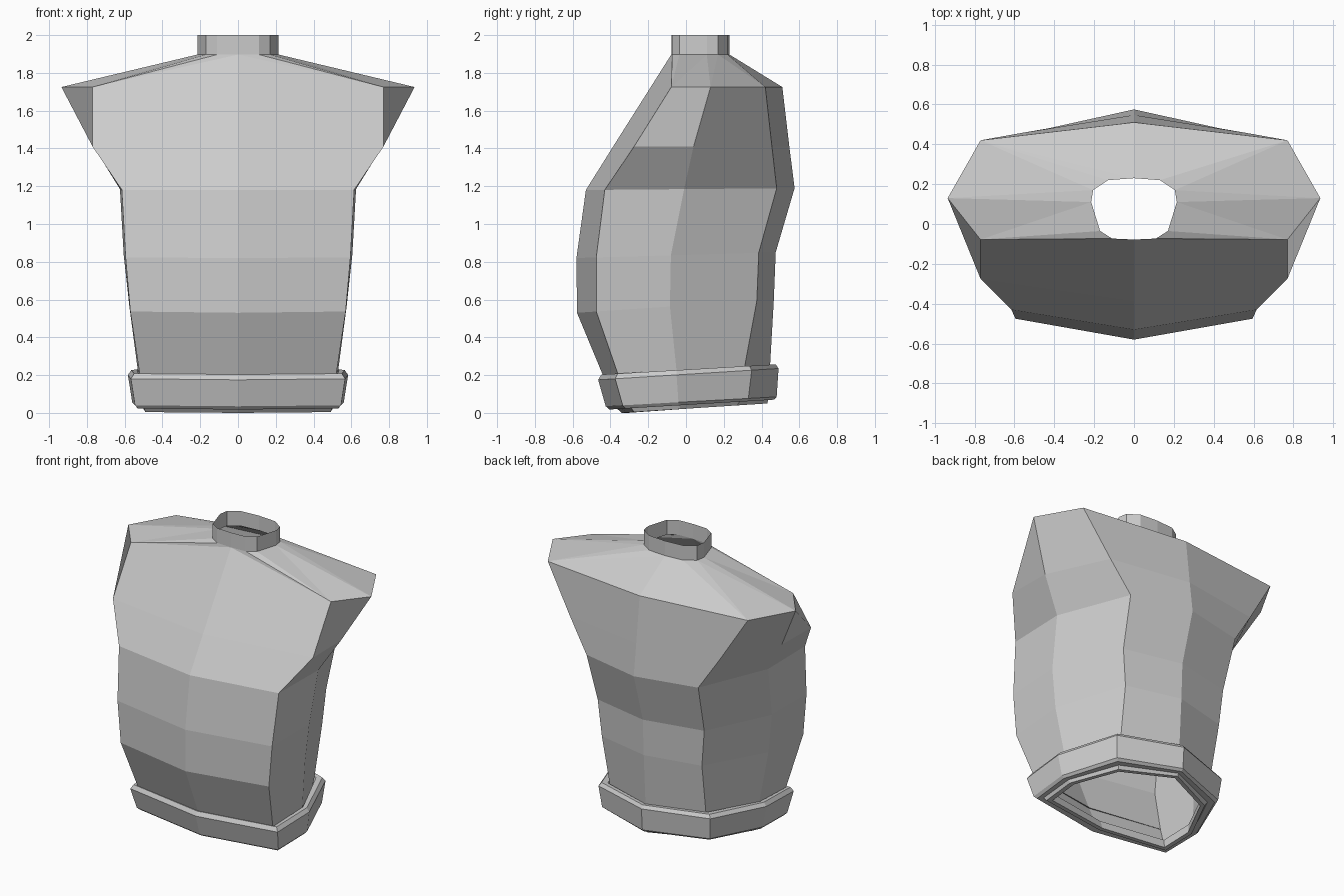
import bpy, bmesh


def ring(x1, y0, y1, x2, y2, x3, y3, y4, zf, zb):
    """Half outline: front centre, front corner, side, back corner, back centre."""
    pts = [(0, y0), (x1, y1), (x2, y2), (x3, y3), (0, y4)]
    return [(x, y, zf + (zb - zf) * (y - y0) / (y4 - y0)) for x, y in pts]


def skin(bm, rows):
    """Join successive rows of points with quads."""
    vs = [[bm.verts.new(p) for p in r] for r in rows]
    for a, b in zip(vs, vs[1:]):
        for i in range(len(a) - 1):
            bm.faces.new((a[i], a[i + 1], b[i + 1], b[i]))
    return vs


def finish(bm, name):
    bmesh.ops.remove_doubles(bm, verts=bm.verts, dist=0.0005)
    bmesh.ops.recalc_face_normals(bm, faces=bm.faces)
    me = bpy.data.meshes.new(name)
    bm.to_mesh(me)
    bm.free()
    ob = bpy.data.objects.new(name, me)
    bpy.context.collection.objects.link(ob)
    m = ob.modifiers.new("mirror", 'MIRROR')
    m.use_clip = True
    m.merge_threshold = 0.001
    return ob


# neck half outline
NECK = [(0, -.078), (.11, -.073), (.17, -.035), (.215, .11),
        (.205, .17), (.13, .22), (0, .23)]
NZ = 1.897

# torso shell
body_rings = [
    ring(.495, -.36, -.29, .50, -.03, .35, .28, .43, .03, .08),
    ring(.52, -.44, -.36, .53, -.05, .37, .31, .445, .20, .25),
    ring(.57, -.577, -.475, .575, -.085, .385, .375, .465, .53, .60),
    ring(.595, -.58, -.475, .605, -.08, .41, .385, .475, .82, .85),
    ring(.615, -.53, -.43, .625, -.01, .43, .48, .575, 1.18, 1.19),
    ring(.77, -.386, -.275, .765, .04, .575, .455, .547, 1.41, 1.41),
    ring(.77, -.078, -.078, .935, .13, .77, .42, .51, 1.725, 1.725),
]
body_rings[-1][0] = (0, -.078, NZ)      # front panel rises to the neck
bm = bmesh.new()
s = skin(bm, body_rings)[-1]
# shoulder slopes
n = [s[0]] + [bm.verts.new((x, y, NZ)) for x, y in NECK[1:]]
for f in ((s[1], n[0], n[1]), (s[1], n[1], n[2]), (s[1], n[2], n[3]),
          (s[1], n[3], s[2]), (s[2], n[3], n[4]), (s[2], n[4], s[3]),
          (s[3], n[4], n[5]), (s[3], n[5], n[6]), (s[3], n[6], s[4])):
    bm.faces.new(f)
finish(bm, "torso")

# open neck collar
bm = bmesh.new()
skin(bm, [[(x, y, z) for x, y in NECK] for z in (NZ, 2.0)])
finish(bm, "neck_collar")

# waistband with bevelled top and a small lip beneath
bm = bmesh.new()
skin(bm, [
    ring(.525, -.43, -.355, .535, -.05, .38, .315, .45, .20, .255),
    ring(.55, -.448, -.362, .565, -.05, .415, .335, .475, .203, .257),
    ring(.567, -.465, -.375, .583, -.05, .43, .348, .49, .175, .235),
    ring(.545, -.425, -.335, .56, -.04, .415, .33, .48, .035, .085),
    ring(.53, -.405, -.32, .545, -.04, .40, .315, .465, .018, .07),
    ring(.50, -.365, -.29, .51, -.035, .365, .285, .435, .022, .07),
    ring(.49, -.34, -.275, .50, -.03, .355, .27, .43, .0, .05),
    ring(.46, -.31, -.25, .47, -.03, .335, .25, .40, .0, .05),
    ring(.465, -.33, -.26, .475, -.03, .34, .26, .405, .06, .11),
])
finish(bm, "waistband")
